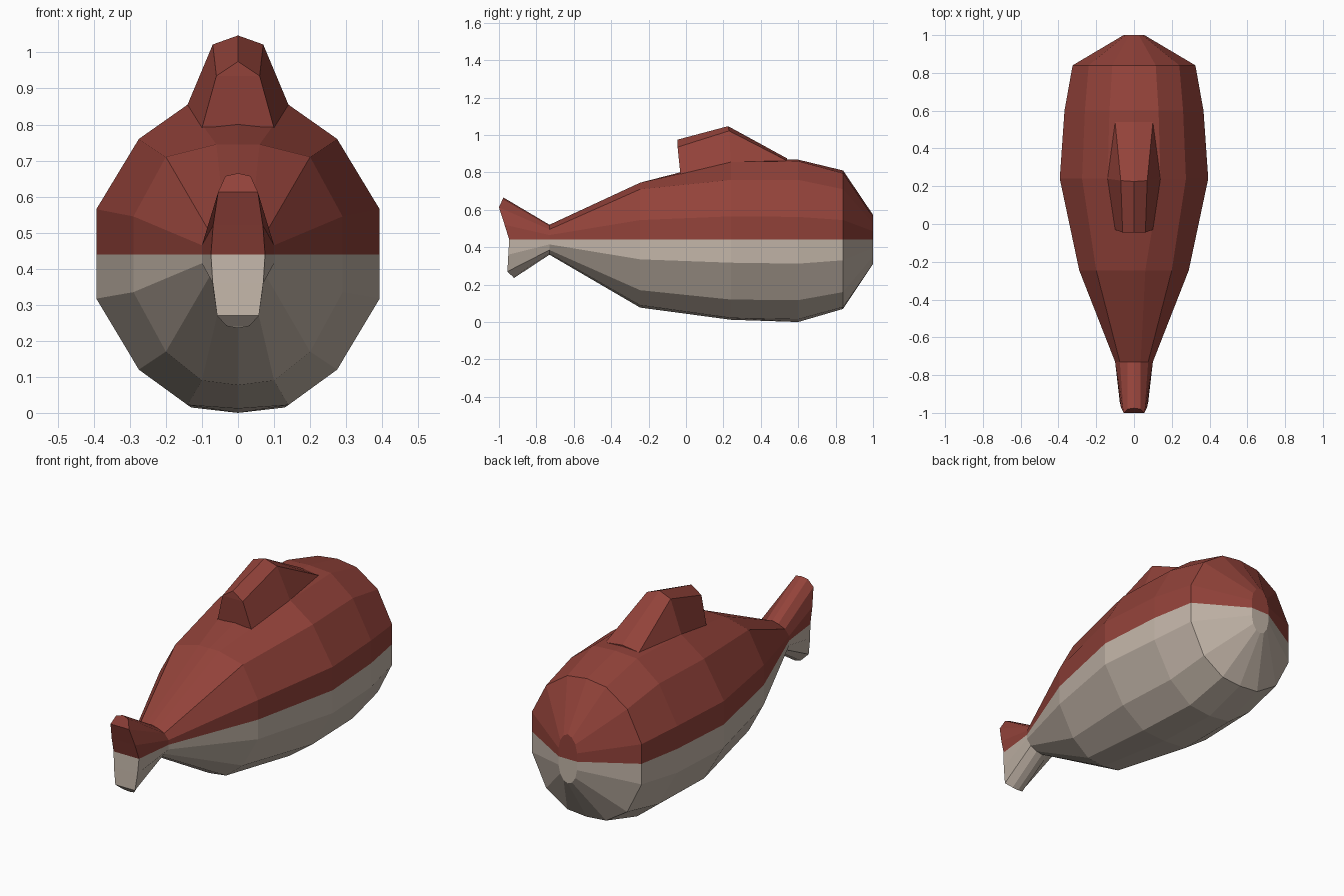
import bpy, bmesh


def material(name, color):
    m = bpy.data.materials.new(name)
    m.diffuse_color = (*color, 1)
    return m


red = material("red_upper", (0.29, 0.055, 0.042))
beige = material("beige_lower", (0.54, 0.46, 0.39))
MID = 4  # profile index of the waterline where the colour changes


def loft(name, sections):
    """Loft mirrored half profiles of (x, y, z), listed top to bottom."""
    bm = bmesh.new()
    rows = []
    for sec in sections:
        right = [bm.verts.new(p) for p in sec]
        left = [v if p[0] == 0 else bm.verts.new((-p[0], p[1], p[2]))
                for v, p in zip(right, sec)]
        rows.append((right, left))

    def face(vs, i):
        vs = list(dict.fromkeys(vs))
        if len(vs) > 2:
            bm.faces.new(vs).material_index = int(i >= MID)

    n = len(sections[0])
    for (ra, la), (rb, lb) in zip(rows, rows[1:]):
        for i in range(n - 1):
            face((ra[i], ra[i + 1], rb[i + 1], rb[i]), i)
            face((la[i], lb[i], lb[i + 1], la[i + 1]), i)
        face((ra[-1], la[-1], lb[-1], rb[-1]), 0)
    # end caps as strips across the centre plane
    for r, l in (rows[0], rows[-1]):
        for i in range(n - 1):
            face((r[i], r[i + 1], l[i + 1], l[i]), i)
    bmesh.ops.remove_doubles(bm, verts=bm.verts, dist=0.0005)
    bmesh.ops.recalc_face_normals(bm, faces=bm.faces)
    me = bpy.data.meshes.new(name)
    bm.to_mesh(me)
    bm.free()
    me.materials.append(red)
    me.materials.append(beige)
    ob = bpy.data.objects.new(name, me)
    bpy.context.collection.objects.link(ob)
    return ob


def ring(y, xs, zs):
    """Half cross-section at y; the outermost column has three points."""
    a, b, c = xs
    return list(zip((0, a, b, c, c, c, b, a, 0), [y] * 9, zs))


# body: tapering at the front to a narrow tail root
neck = ring(-0.73, (0.035, 0.075, 0.1),
            (0.52, 0.512, 0.495, 0.465, 0.44, 0.415, 0.385, 0.367, 0.36))
rear = ring(-0.245, (0.1, 0.2, 0.29),
            (0.745, 0.745, 0.71, 0.545, 0.44, 0.335, 0.17, 0.09, 0.077))
rear[1] = (0.06, -0.245, 0.745)
loft("body", [
    neck,
    rear,
    ring(0.24, (0.14, 0.275, 0.393),
         (0.87, 0.855, 0.76, 0.565, 0.44, 0.317, 0.12, 0.022, 0.012)),
    ring(0.6, (0.13, 0.26, 0.368),
         (0.868, 0.86, 0.76, 0.562, 0.44, 0.312, 0.117, 0.015, 0.0)),
    ring(0.84, (0.115, 0.24, 0.325),
         (0.81, 0.795, 0.71, 0.545, 0.44, 0.33, 0.16, 0.08, 0.07)),
    ring(1.0, (0.025, 0.045, 0.055),
         (0.573, 0.56, 0.53, 0.485, 0.44, 0.395, 0.35, 0.32, 0.31)),
])

# tail fin: flares vertically from the tail root
loft("tail_fin", [
    [(0, -0.975, 0.665), (0.035, -0.98, 0.657), (0.055, -1.0, 0.613),
     (0.069, -0.97, 0.52), (0.075, -0.945, 0.44), (0.07, -0.95, 0.36),
     (0.058, -0.955, 0.27), (0.032, -0.925, 0.241), (0, -0.92, 0.235)],
    neck,
])

# back fin: rises from the spine, upright trailing face
loft("back_fin", [
    [(0, -0.045, 0.975), (0.06, -0.045, 0.935), (0.1, -0.03, 0.79)],
    [(0, 0.225, 1.047), (0.07, 0.23, 1.022), (0.14, 0.24, 0.855)],
    [(0, 0.54, 0.875), (0.1, 0.54, 0.862), (0.1, 0.54, 0.862)],
])
